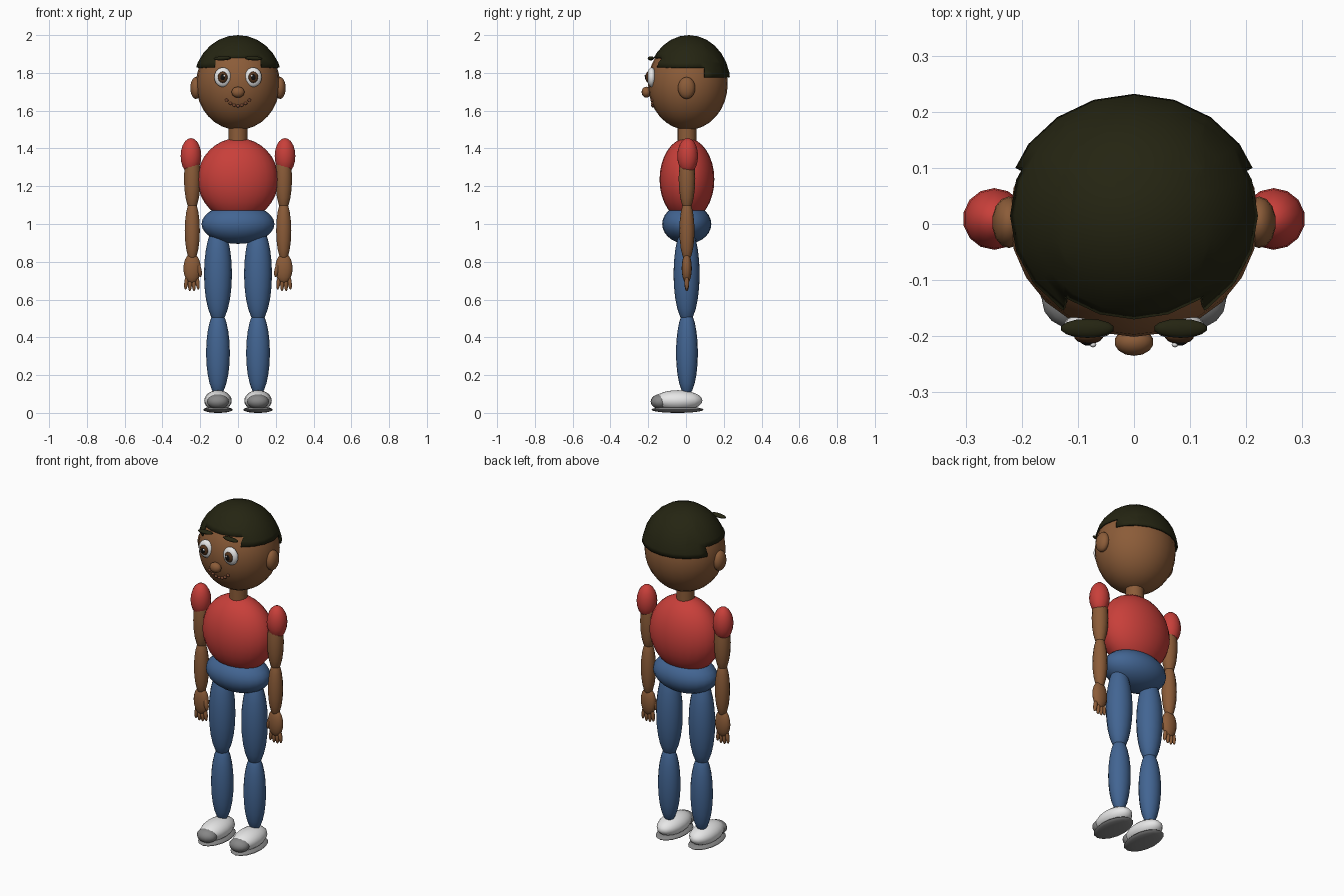
import bpy, bmesh, math
from mathutils import Vector

if "Cube" in bpy.data.objects:
    bpy.data.objects.remove(bpy.data.objects["Cube"])


def mat(name, rgb):
    m = bpy.data.materials.new(name)
    m.diffuse_color = (*rgb, 1)
    m.use_nodes = True
    m.node_tree.nodes["Principled BSDF"].inputs["Base Color"].default_value = m.diffuse_color
    return m


SKIN = mat("brown skin", (0.26, 0.107, 0.04))
HAIR = mat("black hair", (0.018, 0.018, 0.006))
RED = mat("red shirt", (0.58, 0.05, 0.042))
BLUE = mat("blue denim", (0.055, 0.13, 0.29))
WHITE = mat("white", (0.82, 0.82, 0.82))
GREY = mat("grey rubber", (0.24, 0.24, 0.24))
IRIS = mat("brown iris", (0.09, 0.035, 0.012))
BLACK = mat("black pupil", (0.006, 0.006, 0.006))
LIP = mat("lip brown", (0.2, 0.07, 0.035))


def smooth(o, angle=50):
    bpy.ops.object.select_all(action='DESELECT')
    o.select_set(True)
    bpy.context.view_layer.objects.active = o
    bpy.ops.object.shade_smooth_by_angle(angle=math.radians(angle))


def ball(name, loc, radii, material, seg=14, rings=10, tilt=0):
    """Stretched sphere; tilt turns it about the y axis."""
    bpy.ops.mesh.primitive_uv_sphere_add(segments=seg, ring_count=rings, radius=1)
    o = bpy.context.object
    o.name = name
    o.scale = radii
    bpy.ops.object.transform_apply(scale=True)
    o.location = loc
    o.rotation_euler = (0, tilt, 0)
    o.data.materials.append(material)
    smooth(o)
    return o


def pair(name, loc, radii, material, seg=14, rings=10, tilt=0):
    """Mirrored left and right copies."""
    for side, s in (("left", 1), ("right", -1)):
        ball(f"{side}_{name}", (s * loc[0], loc[1], loc[2]), radii, material,
             seg, rings, s * tilt)


# Head, neck, nose and ears
HEAD_C, HEAD_R = Vector((0, 0.01, 1.742)), Vector((0.222, 0.211, 0.244))
ball("head", HEAD_C, HEAD_R, SKIN, 24, 16)
bpy.ops.mesh.primitive_cylinder_add(vertices=16, radius=0.05, depth=0.16, location=(0, 0.005, 1.48))
neck = bpy.context.object
neck.name = "neck"
neck.data.materials.append(SKIN)
smooth(neck)
ball("nose", (0, -0.21, 1.698), (0.035, 0.025, 0.029), SKIN)
pair("ear", (0.223, 0.003, 1.72), (0.03, 0.046, 0.058), SKIN)

# Hair cap with a raised fringe in front and a longer back
hair = ball("hair", (0, 0, 0), (0.236, 0.22, 0.255), HAIR, 20, 14)
off = Vector((0, 0.015, 1.745))
bm = bmesh.new()
bm.from_mesh(hair.data)
bmesh.ops.translate(bm, verts=bm.verts, vec=off)
for co, no in (((0, 0, 1.83), (0, 0, 1)), ((0, 0, 1.777), (0, 0, 1)), ((0, 0, 1.88), (0, 0, 1)),
               ((0, 0.1, 0), (0, 1, 0)), ((0.125, 0, 0), (1, 0, 0)), ((-0.125, 0, 0), (1, 0, 0))):
    bmesh.ops.bisect_plane(bm, geom=bm.verts[:] + bm.edges[:] + bm.faces[:],
                           plane_co=co, plane_no=no, dist=1e-5)


def bare(f):
    c = f.calc_center_median()
    if c.y > 0.1:
        return c.z < 1.777
    return c.z < (1.88 if c.y < 0 and abs(c.x) < 0.125 else 1.83)


bmesh.ops.delete(bm, geom=[f for f in bm.faces if bare(f)], context='FACES')
bm.to_mesh(hair.data)
bm.free()
thick = hair.modifiers.new("thickness", 'SOLIDIFY')
thick.thickness = 0.01
thick.offset = -1

# Eyes and eyebrows
pair("eye_white", (0.08, -0.182, 1.777), (0.046, 0.024, 0.052), WHITE, 16)
pair("iris", (0.081, -0.2, 1.777), (0.026, 0.014, 0.03), IRIS)
pair("pupil", (0.081, -0.209, 1.777), (0.014, 0.008, 0.017), BLACK, 12, 8)
pair("eye_glint", (0.073, -0.215, 1.784), (0.006, 0.005, 0.006), WHITE, 8, 6)
pair("eyebrow", (0.083, -0.186, 1.877), (0.048, 0.017, 0.011), HAIR, tilt=0.04)

# Smile made of a row of small beads on the face
for i in range(-3, 4):
    x, z = i * 0.02, 1.625 + 0.0034 * i * i
    k = 1 - (x / HEAD_R.x) ** 2 - ((z - HEAD_C.z) / HEAD_R.z) ** 2
    ball(f"smile_bead_{i + 4}", (x, HEAD_C.y - HEAD_R.y * math.sqrt(k), z),
         (0.01, 0.009, 0.008), LIP, 8, 6)

# Torso and hips
ball("shirt_torso", (0, 0.005, 1.236), (0.214, 0.145, 0.219), RED, 24, 16)
ball("hips", (0, 0.004, 1.0), (0.193, 0.13, 0.105), BLUE, 24, 14)

# Arms and hands
pair("sleeve", (0.249, 0.009, 1.36), (0.056, 0.055, 0.095), RED)
pair("upper_arm", (0.242, 0.005, 1.24), (0.045, 0.044, 0.172), SKIN)
pair("forearm", (0.242, 0.005, 0.965), (0.041, 0.04, 0.165), SKIN)
pair("hand", (0.243, 0.004, 0.765), (0.047, 0.027, 0.08), SKIN)
pair("thumb", (0.205, -0.004, 0.755), (0.013, 0.014, 0.036), SKIN, 10, 8, 0.2)
for i in range(4):
    pair(f"finger_{i + 1}", (0.214 + i * 0.02, 0.004, 0.69 - 0.008 * (i in (1, 2))),
         (0.011, 0.012, 0.038), SKIN, 10, 8, 0.12 - 0.08 * i)

# Legs
pair("thigh", (0.106, 0.003, 0.735), (0.074, 0.069, 0.26), BLUE, 16, 12)
pair("shin", (0.106, 0.005, 0.318), (0.063, 0.058, 0.228), BLUE, 16, 12)

# Shoes
pair("shoe", (0.106, -0.043, 0.065), (0.073, 0.13, 0.055), WHITE, 16, 12)
pair("toe_cap", (0.106, -0.137, 0.06), (0.058, 0.05, 0.039), GREY, 16, 10)
pair("sole", (0.106, -0.045, 0.017), (0.078, 0.138, 0.017), GREY, 16, 10)
